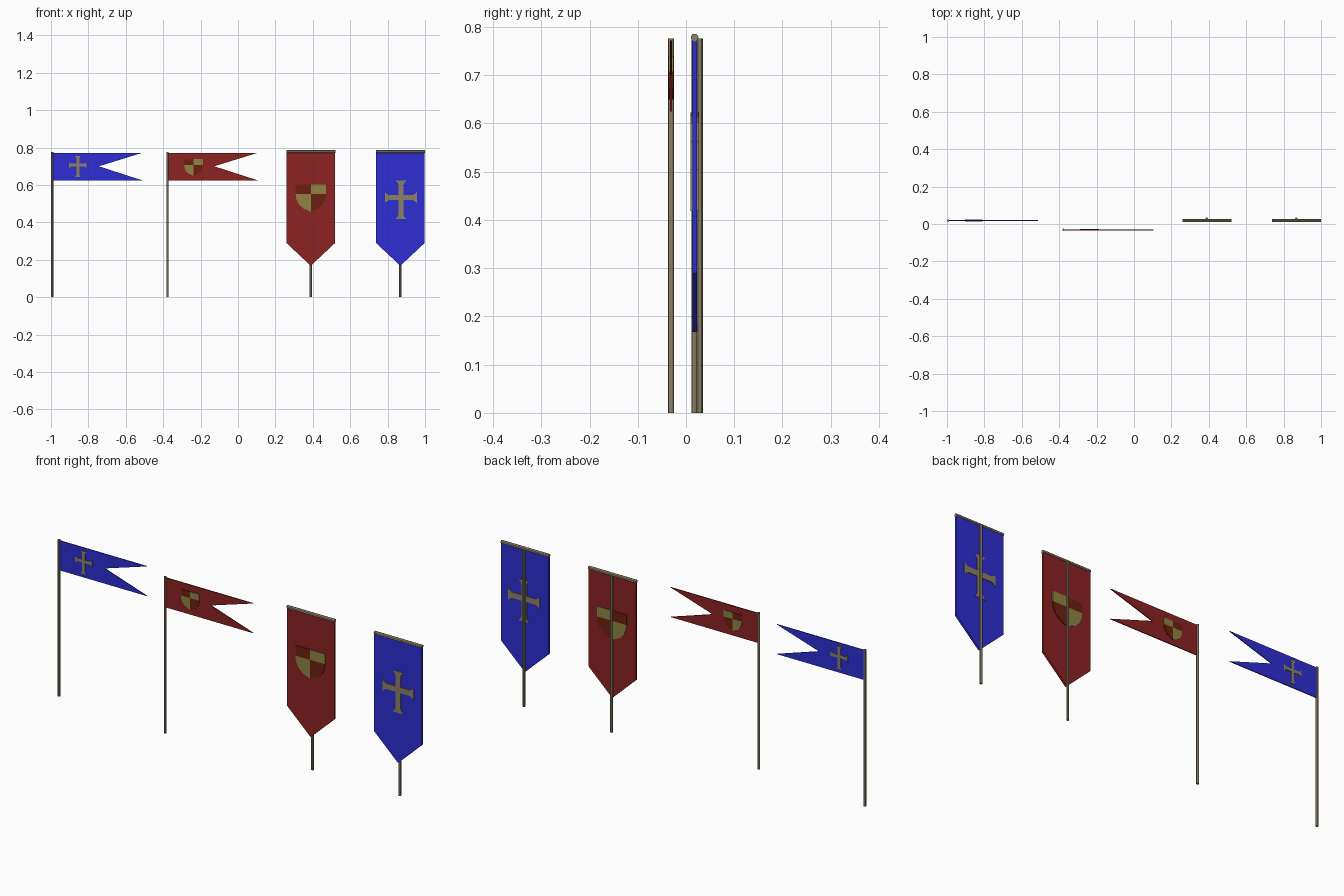
import bpy, bmesh, math
from mathutils import Matrix

cube = bpy.data.objects.get("Cube")
if cube:
    bpy.data.objects.remove(cube, do_unlink=True)


def srgb(*rgb):
    return tuple(((c / 255 + 0.055) / 1.055) ** 2.4 for c in rgb) + (1.0,)


def material(name, colour):
    m = bpy.data.materials.new(name)
    m.use_nodes = True
    m.diffuse_color = colour
    m.node_tree.nodes["Principled BSDF"].inputs["Base Color"].default_value = colour
    return m


BLUE = material("blue cloth", srgb(46, 46, 212))
RED = material("red cloth", srgb(140, 34, 34))
WOOD = material("pale wood", srgb(140, 129, 102))
GOLD = material("dull gold", srgb(142, 132, 66))
MAROON = material("maroon", srgb(108, 32, 14))


def finish(name, bm, mat):
    bmesh.ops.recalc_face_normals(bm, faces=bm.faces)
    mesh = bpy.data.meshes.new(name)
    bm.to_mesh(mesh)
    bm.free()
    mesh.materials.append(mat)
    obj = bpy.data.objects.new(name, mesh)
    bpy.context.collection.objects.link(obj)
    return obj


def slab(name, outline, y, thick, mat):
    """Flat outline in x and z, extruded along y."""
    bm = bmesh.new()
    face = bm.faces.new([bm.verts.new((x, y - thick / 2, z)) for x, z in outline])
    out = bmesh.ops.extrude_face_region(bm, geom=[face])
    moved = [v for v in out["geom"] if isinstance(v, bmesh.types.BMVert)]
    bmesh.ops.translate(bm, verts=moved, vec=(0, thick, 0))
    return finish(name, bm, mat)


def rod(name, centre, length, radius, axis="Z"):
    bm = bmesh.new()
    bmesh.ops.create_cone(bm, cap_ends=True, segments=12, radius1=radius,
                          radius2=radius, depth=length)
    if axis == "X":
        bm.transform(Matrix.Rotation(math.pi / 2, 4, "Y"))
    bm.transform(Matrix.Translation(centre))
    obj = finish(name, bm, WOOD)
    bpy.ops.object.select_all(action="DESELECT")
    obj.select_set(True)
    bpy.context.view_layer.objects.active = obj
    bpy.ops.object.shade_smooth_by_angle()


def cross(name, x, y, z, s, thick):
    """Cross with flared arm ends and a longer lower arm."""
    outline = []
    for k, length in enumerate((0.086, 0.09, 0.086, 0.115)):
        a = k * math.pi / 2
        for along, side in ((0.014, -0.014), (length - 0.022, -0.014),
                            (length - 0.01, -0.02), (length, -0.03),
                            (length, 0.03), (length - 0.01, 0.02),
                            (length - 0.022, 0.014)):
            outline.append((x + s * (along * math.cos(a) - side * math.sin(a)),
                            z + s * (along * math.sin(a) + side * math.cos(a))))
    slab(name, outline, y, thick, WOOD)


def shield(name, x, y, z, s, thick):
    """Quartered shield; z is the line between upper and lower quarters."""
    upper = [(0, 0), (0, 0.05), (0.081, 0.05), (0.081, 0)]
    lower = [(0, 0), (0.081, 0), (0.078, -0.025), (0.066, -0.053),
             (0.044, -0.075), (0, -0.095)]
    for part, pts in (("upper", upper), ("lower", lower)):
        for side, word in ((1, "left"), (-1, "right")):
            gold = (part == "upper") == (side == 1)
            slab(f"{name}_{part}_{word}",
                 [(x + side * s * px, z + s * pz) for px, pz in pts],
                 y, thick, GOLD if gold else MAROON)


def pennant(name, x, y, mat):
    rod(name + "_pole", (x, y, 0.388), 0.776, 0.0063)
    slab(name + "_cloth", [(x, 0.625), (x + 0.505 - 0.023, 0.625), (x + 0.25, 0.70),
                           (x + 0.505 - 0.023, 0.772), (x, 0.772)], y, 0.005, mat)


def banner(name, x, y, mat):
    rod(name + "_pole", (x, y + 0.0105, 0.388), 0.776, 0.0063)
    rod(name + "_crossbar", (x, y, 0.778), 0.262, 0.008, "X")
    w = 0.13
    slab(name + "_cloth", [(x - w, 0.775), (x - w, 0.29), (x, 0.168),
                           (x + w, 0.29), (x + w, 0.775)], y, 0.01, mat)


# Swallow-tailed pennants
pennant("blue_pennant", -0.994, 0.018, BLUE)
cross("blue_pennant_cross", -0.856, 0.018, 0.706, 0.55, 0.010)
pennant("red_pennant", -0.377, -0.031, RED)
shield("red_pennant_shield", -0.238, -0.031, 0.708, 0.62, 0.010)

# Hanging banners
banner("red_banner", 0.389, 0.018, RED)
shield("red_banner_shield", 0.389, 0.018, 0.552, 1.0, 0.017)
banner("blue_banner", 0.868, 0.018, BLUE)
cross("blue_banner_cross", 0.871, 0.018, 0.533, 1.0, 0.017)
